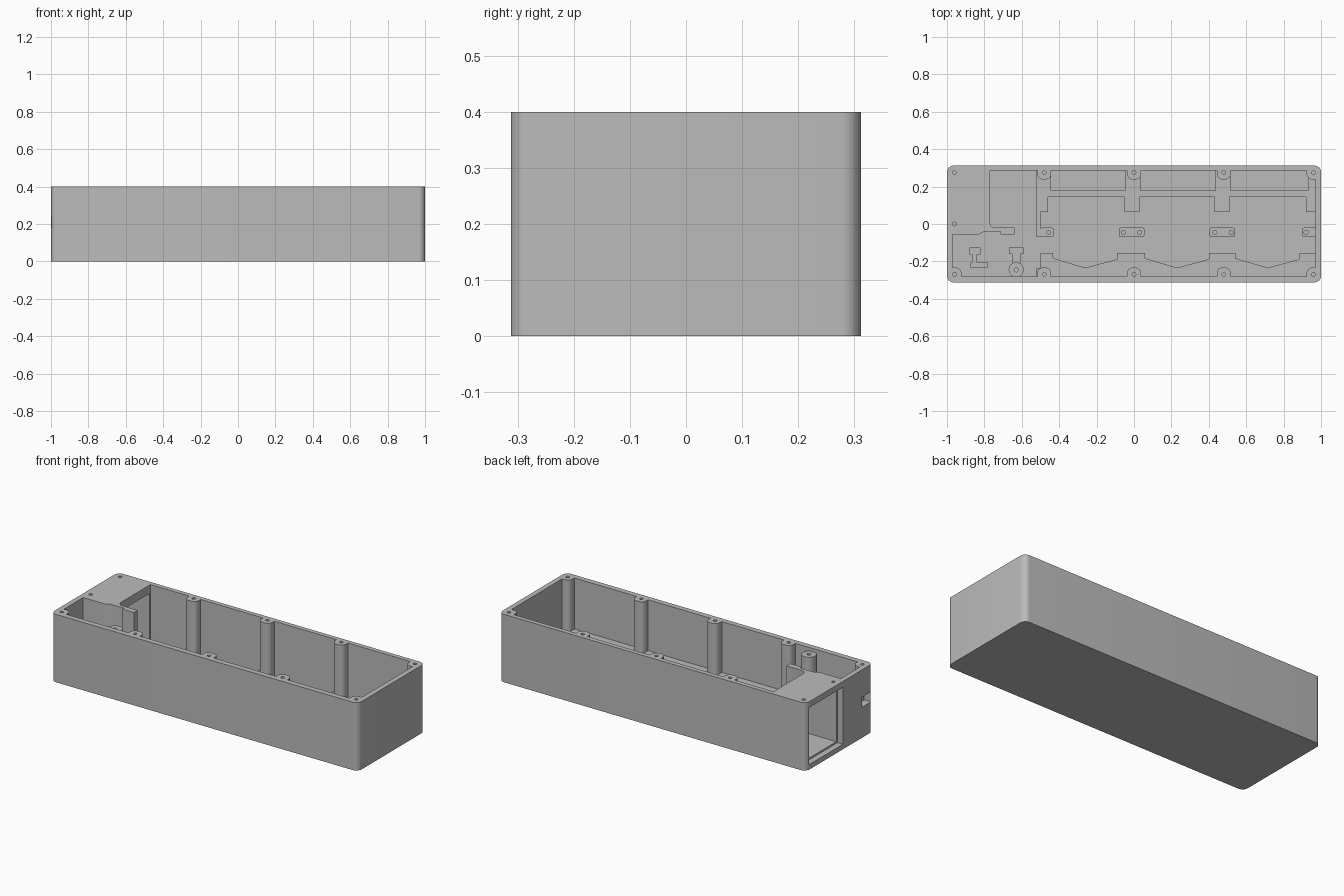
import bpy, bmesh, math

cube = bpy.data.objects.get("Cube")
if cube:
    bpy.data.objects.remove(cube)

grey = bpy.data.materials.new("plain_grey")
grey.use_nodes = True
colour = (0.5, 0.5, 0.5, 1)
grey.diffuse_color = colour
grey.node_tree.nodes["Principled BSDF"].inputs["Base Color"].default_value = colour

TOP, FLOOR, RAISED = 0.4, 0.03, 0.1
BASE = FLOOR - 0.01


def prisms(name, outlines, z0, z1):
    """One object made of straight extrusions of the given outlines."""
    bm = bmesh.new()
    for outline in outlines:
        face = bm.faces.new([bm.verts.new((x, y, z0)) for x, y in outline])
        made = bmesh.ops.extrude_face_region(bm, geom=[face])["geom"]
        verts = [v for v in made if isinstance(v, bmesh.types.BMVert)]
        bmesh.ops.translate(bm, verts=verts, vec=(0, 0, z1 - z0))
    bmesh.ops.recalc_face_normals(bm, faces=bm.faces)
    mesh = bpy.data.meshes.new(name)
    bm.to_mesh(mesh)
    bm.free()
    mesh.materials.append(grey)
    obj = bpy.data.objects.new(name, mesh)
    bpy.context.collection.objects.link(obj)
    return obj


def rect(x0, x1, y0, y1):
    return [(x0, y0), (x1, y0), (x1, y1), (x0, y1)]


def rounded(x0, x1, y0, y1, r, n=8):
    pts = []
    corners = [(x1 - r, y1 - r), (x0 + r, y1 - r), (x0 + r, y0 + r), (x1 - r, y0 + r)]
    for q, (cx, cy) in enumerate(corners):
        for i in range(n + 1):
            a = (q + i / n) * math.pi / 2
            pts.append((cx + r * math.cos(a), cy + r * math.sin(a)))
    return pts


def circle(x, y, r, n=20):
    return [(x + r * math.cos(2 * math.pi * i / n), y + r * math.sin(2 * math.pi * i / n))
            for i in range(n)]


def cut(obj, cutter):
    """Subtract the cutter, then remove it."""
    cutter.hide_render = True
    mod = obj.modifiers.new("cut", "BOOLEAN")
    mod.operation, mod.solver, mod.object = "DIFFERENCE", "EXACT", cutter
    bpy.context.view_layer.update()
    graph = bpy.context.evaluated_depsgraph_get()
    mesh = bpy.data.meshes.new_from_object(obj.evaluated_get(graph))
    obj.modifiers.clear()
    obj.data = mesh
    bpy.data.objects.remove(cutter)


# Screw positions around the rim
front_screws = [(x, -0.27) for x in (-0.96, -0.48, 0, 0.48, 0.96)]
back_screws = [(x, 0.275) for x in (-0.48, 0, 0.48, 0.96)]
plate_screws = [(-0.96, 0.275), (-0.96, 0)]

# Main cavity, leaving round-nosed screw posts and the covered end bay
cavity = prisms("cavity_cutter", [[
    (-0.97, -0.28), (0.97, -0.28), (0.97, 0.285), (-0.77, 0.285),
    (-0.77, 0.005), (-0.762, -0.012), (-0.745, -0.02),
    (-0.64, -0.02), (-0.64, -0.055), (-0.715, -0.055), (-0.715, -0.04),
    (-0.8, -0.04), (-0.83, -0.055), (-0.97, -0.055)]], FLOOR, 0.5)
post_shapes = [rounded(x - 0.037, x + 0.037, -0.35, -0.233, 0.03) for x, y in front_screws]
post_shapes += [rounded(x - 0.037, x + 0.037, 0.238, 0.35, 0.03) for x, y in back_screws]
cut(cavity, prisms("post_shapes", post_shapes, -0.1, 0.6))

# Outer case
case = prisms("case", [rounded(-1, 1, -0.312, 0.312, 0.035)], 0, TOP)
cut(case, cavity)

# End opening, running under the cover plate into the cavity
cut(case, prisms("opening_cutter", [rect(-1.1, -0.74, -0.02, 0.275)], FLOOR + 0.01, 0.35))
cut(case, prisms("opening_recess_cutter", [rect(-1.1, -0.965, -0.032, 0.283)], FLOOR, 0.365))

# Connector port in the end wall
cut(case, prisms("port_cutter", [rect(-1.1, -0.955, -0.293, -0.21)], 0.18, 0.24))

# Screw holes
cut(case, prisms("screw_holes", [circle(x, y, 0.01) for x, y in
                                 front_screws + back_screws + plate_screws], 0.37, 0.5))
parts = [case]

# Back support rail with feet under the posts
feet = [rect(-0.52, 0.975, 0.145, 0.18), rect(-0.52, -0.445, 0.18, 0.29),
        rect(-0.52, -0.46, 0.065, 0.145), rect(-0.52, -0.5, -0.07, 0.065),
        rect(0.93, 0.975, 0.18, 0.29), rect(0.92, 0.975, 0.065, 0.145)]
for x in (0, 0.48):
    feet += [rect(x - 0.045, x + 0.035, 0.18, 0.29), rect(x - 0.05, x + 0.03, 0.065, 0.145)]
parts.append(prisms("back_support_rail", feet, BASE, RAISED))

# Front support ledge with sloped gussets between the posts
ledge = [(0.975, -0.285), (-0.52, -0.285), (-0.52, -0.235), (-0.5, -0.235), (-0.5, -0.155)]
for mid in (-0.26, 0.23, 0.715):
    ledge += [(mid - 0.172, -0.155), (mid - 0.172, -0.183), (mid, -0.234),
              (mid + 0.17, -0.188), (mid + 0.17, -0.155)]
ledge.append((0.975, -0.155))
parts.append(prisms("front_support_ledge", [ledge], BASE, RAISED))

# Drilled mounting bars along the middle
bars = prisms("mounting_bars", [rounded(x0, x1, -0.07, -0.02, 0.008, 3) for x0, x1 in
              ((-0.5, -0.43), (-0.08, 0.055), (0.405, 0.54), (0.9, 0.975))], BASE, RAISED)
cut(bars, prisms("bar_holes", [circle(x, -0.045, 0.011) for x in
                               (-0.457, -0.057, 0.03, 0.432, 0.52, 0.92)], 0.06, 0.2))
parts.append(bars)

# Tall screw boss with its T-shaped bracket
boss = prisms("screw_boss", [circle(-0.63, -0.245, 0.04, 32)], BASE, 0.38)
cut(boss, prisms("boss_hole", [circle(-0.63, -0.245, 0.011)], 0.34, 0.5))
parts.append(boss)
parts.append(prisms("boss_bracket", [rect(-0.667, -0.59, -0.16, -0.125),
                                     rect(-0.65, -0.608, -0.22, -0.16)], BASE, 0.2))

# Connector bracket behind the port
parts.append(prisms("connector_bracket", [
    rect(-0.88, -0.82, -0.162, -0.125), rect(-0.865, -0.84, -0.205, -0.162),
    rect(-0.875, -0.78, -0.232, -0.205)], BASE, 0.2))

# Smooth the rounded corners and keep the edges crisp
bpy.ops.object.select_all(action="DESELECT")
for obj in parts:
    obj.select_set(True)
bpy.context.view_layer.objects.active = case
bpy.ops.object.shade_smooth_by_angle(angle=math.radians(30))
